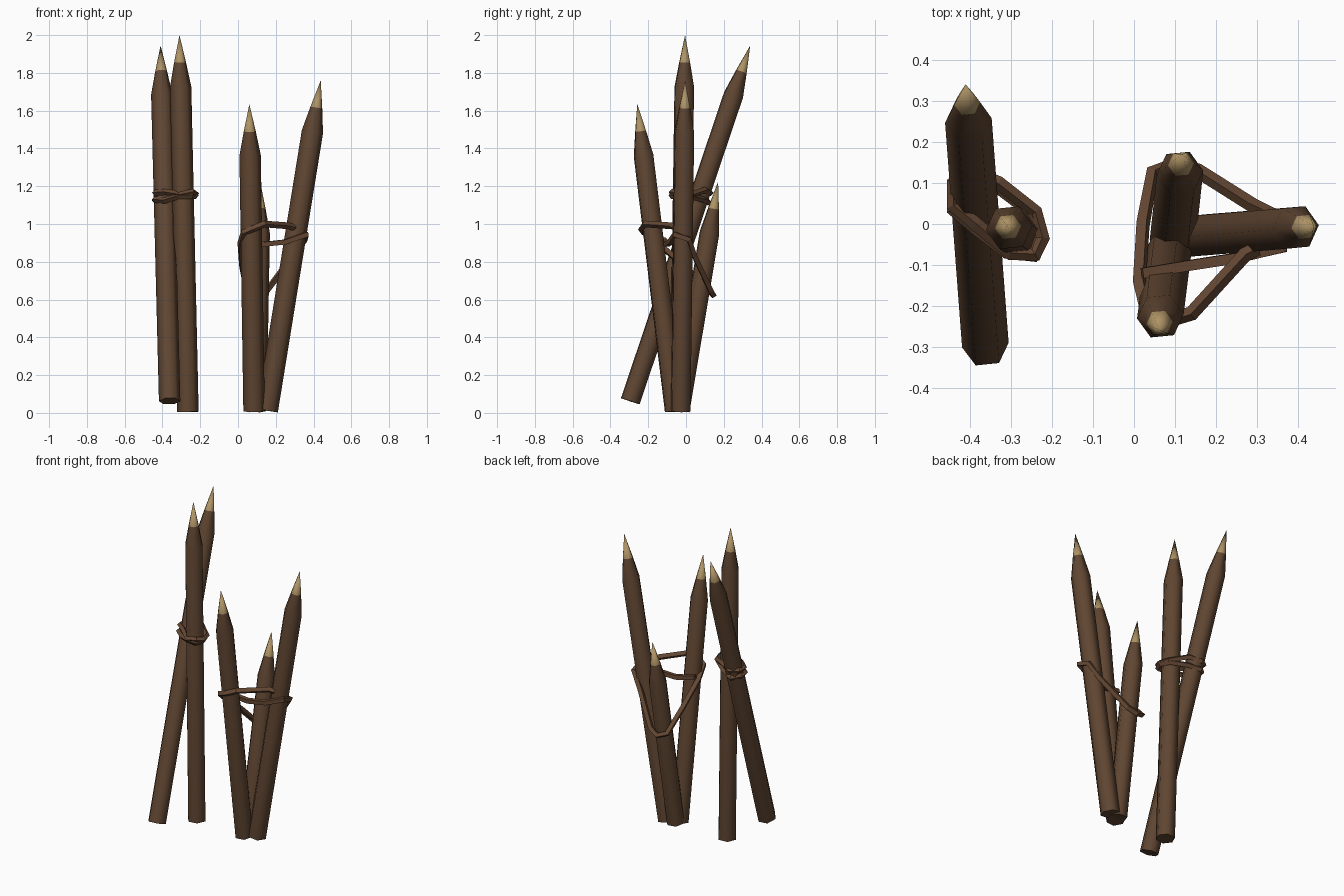
import bpy, bmesh, math
from mathutils import Vector

if "Cube" in bpy.data.objects:
    bpy.data.objects.remove(bpy.data.objects["Cube"])


def material(name, rgb):
    m = bpy.data.materials.new(name)
    m.diffuse_color = (*rgb, 1)
    m.use_nodes = True
    m.node_tree.nodes["Principled BSDF"].inputs["Base Color"].default_value = m.diffuse_color
    return m


BARK = material("brown bark", (0.115, 0.060, 0.031))
CUT = material("pale cut wood", (0.42, 0.29, 0.13))
ROPE = material("brown rope", (0.130, 0.064, 0.033))


def stake(name, base, tip, r=0.057, point=0.275):
    """Six-sided pole sharpened to a pale point."""
    base, tip = Vector(base), Vector(tip)
    axis = (tip - base).normalized()
    u = (Vector((1, 0, 0)) - axis * axis.x).normalized()
    v = axis.cross(u)
    length = (tip - base).length
    bm = bmesh.new()
    rings = []
    for d, rad in ((0, r), (length - point, r), (length - point * 0.53, r * 0.56)):
        rings.append([bm.verts.new(base + axis * d + rad * (
            u * math.cos(i * math.pi / 3 + 0.1) + v * math.sin(i * math.pi / 3 + 0.1)))
            for i in range(6)])
    apex = bm.verts.new(tip)
    bm.faces.new(rings[0][::-1])
    for i in range(6):
        j = (i + 1) % 6
        for a, b in zip(rings, rings[1:]):
            bm.faces.new((a[i], a[j], b[j], b[i]))
        bm.faces.new((rings[2][i], rings[2][j], apex)).material_index = 1
    me = bpy.data.meshes.new(name)
    bm.to_mesh(me)
    bm.free()
    me.materials.append(BARK)
    me.materials.append(CUT)
    ob = bpy.data.objects.new(name, me)
    bpy.context.collection.objects.link(ob)
    bpy.ops.object.select_all(action='DESELECT')
    ob.select_set(True)
    bpy.context.view_layer.objects.active = ob
    bpy.ops.object.shade_smooth_by_angle(angle=math.radians(65))


def rope(name, points, closed=False, r=0.018):
    """Square-section cord along a path."""
    cu = bpy.data.curves.new(name, 'CURVE')
    cu.dimensions = '3D'
    cu.bevel_depth = r
    cu.bevel_resolution = 0
    cu.use_fill_caps = True
    sp = cu.splines.new('POLY')
    sp.points.add(len(points) - 1)
    for p, co in zip(sp.points, points):
        p.co = (*co, 1)
    sp.use_cyclic_u = closed
    sp.use_smooth = False
    cu.materials.append(ROPE)
    ob = bpy.data.objects.new(name, cu)
    bpy.context.collection.objects.link(ob)
    bpy.ops.object.select_all(action='DESELECT')
    ob.select_set(True)
    bpy.context.view_layer.objects.active = ob
    bpy.ops.object.convert(target='MESH')


# Crossed pair on the left
stake("upright_stake", (-0.265, -0.035, 0.005), (-0.31, -0.005, 2.0))
stake("leaning_stake", (-0.362, -0.295, 0.062), (-0.41, 0.34, 1.945))

# Fan of three on the right
stake("front_stake", (0.085, -0.06, 0.01), (0.06, -0.258, 1.635))
stake("side_stake", (0.155, -0.028, 0.012), (0.438, -0.005, 1.76))
stake("back_stake", (0.095, -0.033, 0.012), (0.117, 0.17, 1.225))

# Lashing round the crossed pair: two slightly tilted turns
rope("pair_lashing_upper", [
    (-0.44, 0.045, 1.165), (-0.385, 0.00, 1.17), (-0.30, -0.072, 1.155),
    (-0.24, -0.075, 1.17), (-0.222, -0.035, 1.16), (-0.24, 0.03, 1.155),
    (-0.33, 0.10, 1.18), (-0.40, 0.13, 1.165), (-0.44, 0.10, 1.165)], True, 0.017)
rope("pair_lashing_lower", [
    (-0.44, 0.035, 1.13), (-0.385, -0.01, 1.125), (-0.31, -0.068, 1.15),
    (-0.245, -0.078, 1.15), (-0.225, -0.03, 1.15), (-0.25, 0.03, 1.145),
    (-0.33, 0.09, 1.13), (-0.40, 0.12, 1.115), (-0.44, 0.08, 1.125)], True, 0.017)

# Loose cord threaded round the three stakes
rope("fan_lashing", [
    (0.30, -0.06, 0.98), (0.27, -0.075, 0.99), (0.14, -0.218, 1.0),
    (0.08, -0.236, 0.975), (0.03, -0.222, 0.955), (0.013, -0.145, 0.895),
    (0.022, 0.0, 0.77), (0.045, 0.125, 0.645), (0.10, 0.145, 0.625),
    (0.155, 0.13, 0.65), (0.29, 0.045, 0.83), (0.355, 0.015, 0.92),
    (0.362, -0.06, 0.945), (0.25, -0.083, 0.905), (0.14, -0.10, 0.893),
    (0.02, -0.12, 0.915)])
